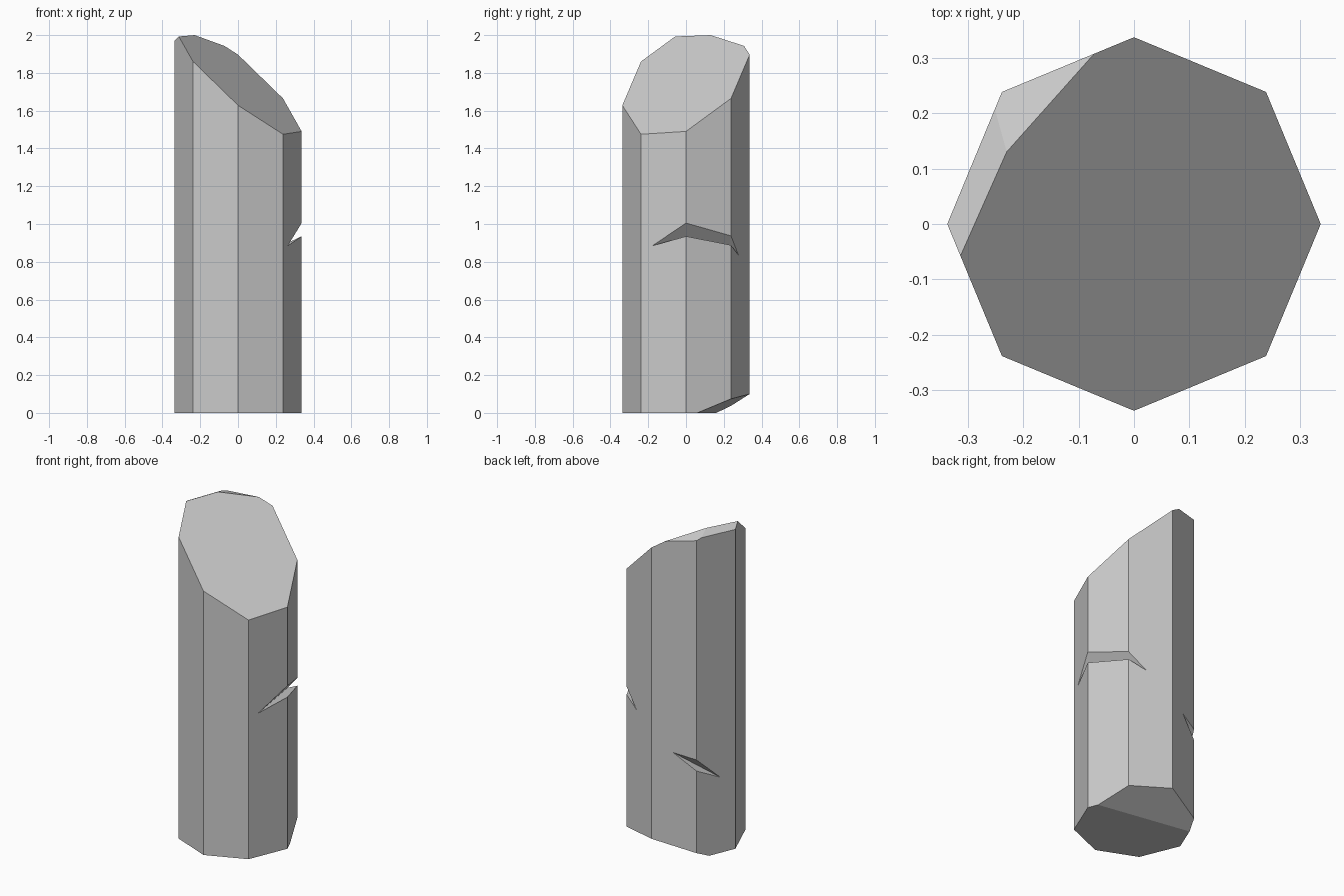
import bpy
import bmesh
from math import cos, sin, pi
from mathutils import Vector

if "Cube" in bpy.data.objects:
    bpy.data.objects.remove(bpy.data.objects["Cube"])

RADIUS = 0.337


def make_material(name, colour):
    mat = bpy.data.materials.new(name)
    mat.use_nodes = True
    mat.diffuse_color = colour
    mat.node_tree.nodes["Principled BSDF"].inputs["Base Color"].default_value = colour
    return mat


def make_object(name, bm, mat):
    bmesh.ops.recalc_face_normals(bm, faces=bm.faces)
    mesh = bpy.data.meshes.new(name)
    bm.to_mesh(mesh)
    bm.free()
    mesh.materials.append(mat)
    obj = bpy.data.objects.new(name, mesh)
    bpy.context.collection.objects.link(obj)
    return obj


def slice_off(bm, a, b, c, above=True):
    """Cut along the plane z = a*x + b*y + c, drop one side and cap it."""
    normal = Vector((-a, -b, 1)) * (1 if above else -1)
    geom = bm.verts[:] + bm.edges[:] + bm.faces[:]
    cut = bmesh.ops.bisect_plane(bm, geom=geom, dist=1e-5, plane_co=(0, 0, c),
                                 plane_no=normal, clear_outer=True)
    edges = [e for e in cut["geom_cut"] if isinstance(e, bmesh.types.BMEdge)]
    bmesh.ops.contextual_create(bm, geom=edges)


def chip_cutter(name, tip_a, tip_b, upper, lower, mat):
    """Wedge whose inner edge runs through both tips and opens outwards."""
    tip_a, tip_b = Vector(tip_a), Vector(tip_b)
    middle = (tip_a + tip_b) / 2
    along = tip_b - tip_a
    bm = bmesh.new()
    for end in (middle - along, middle + along):
        bm.verts.new(end)
        for mouth in (upper, lower):
            bm.verts.new(end + (Vector(mouth) - middle) * 4)
    bmesh.ops.convex_hull(bm, input=bm.verts[:])
    cutter = make_object(name, bm, mat)
    cutter.hide_render = True
    return cutter


grey = make_material("stone_grey", (0.6, 0.6, 0.6, 1))

# Eight-sided pillar
bm = bmesh.new()
ring = [bm.verts.new((RADIUS * cos(i * pi / 4), RADIUS * sin(i * pi / 4), 0))
        for i in range(8)]
base = bm.faces.new(ring)
top = bmesh.ops.extrude_face_region(bm, geom=[base])["geom"]
bmesh.ops.translate(bm, vec=(0, 0, 2.4),
                    verts=[v for v in top if isinstance(v, bmesh.types.BMVert)])
bmesh.ops.recalc_face_normals(bm, faces=bm.faces)

# Slanted break, two small facets on its peak, and the chipped base
slice_off(bm, -0.808, 0.398, 1.7625)
slice_off(bm, 0.005, -0.327, 2.0437)
slice_off(bm, 0.508, -0.187, 2.141)
slice_off(bm, 0.077, 0.448, -0.051, above=False)
pillar = make_object("broken_pillar", bm, grey)

# Two notches chipped into the sides
cutters = [
    chip_cutter("side_notch_cutter", (0.264, -0.18, 0.885), (0.143, 0.28, 0.835),
                (RADIUS, 0, 1.005), (RADIUS, 0, 0.935), grey),
    chip_cutter("rear_notch_cutter", (-0.112, 0.292, 0.647), (-0.30, 0.091, 0.465),
                (-0.238, 0.238, 0.612), (-0.238, 0.238, 0.544), grey),
]
bpy.context.view_layer.objects.active = pillar
for cutter in cutters:
    mod = pillar.modifiers.new(cutter.name, "BOOLEAN")
    mod.operation = "DIFFERENCE"
    mod.solver = "EXACT"
    mod.object = cutter
    bpy.ops.object.modifier_apply(modifier=mod.name)
    bpy.data.objects.remove(cutter)
